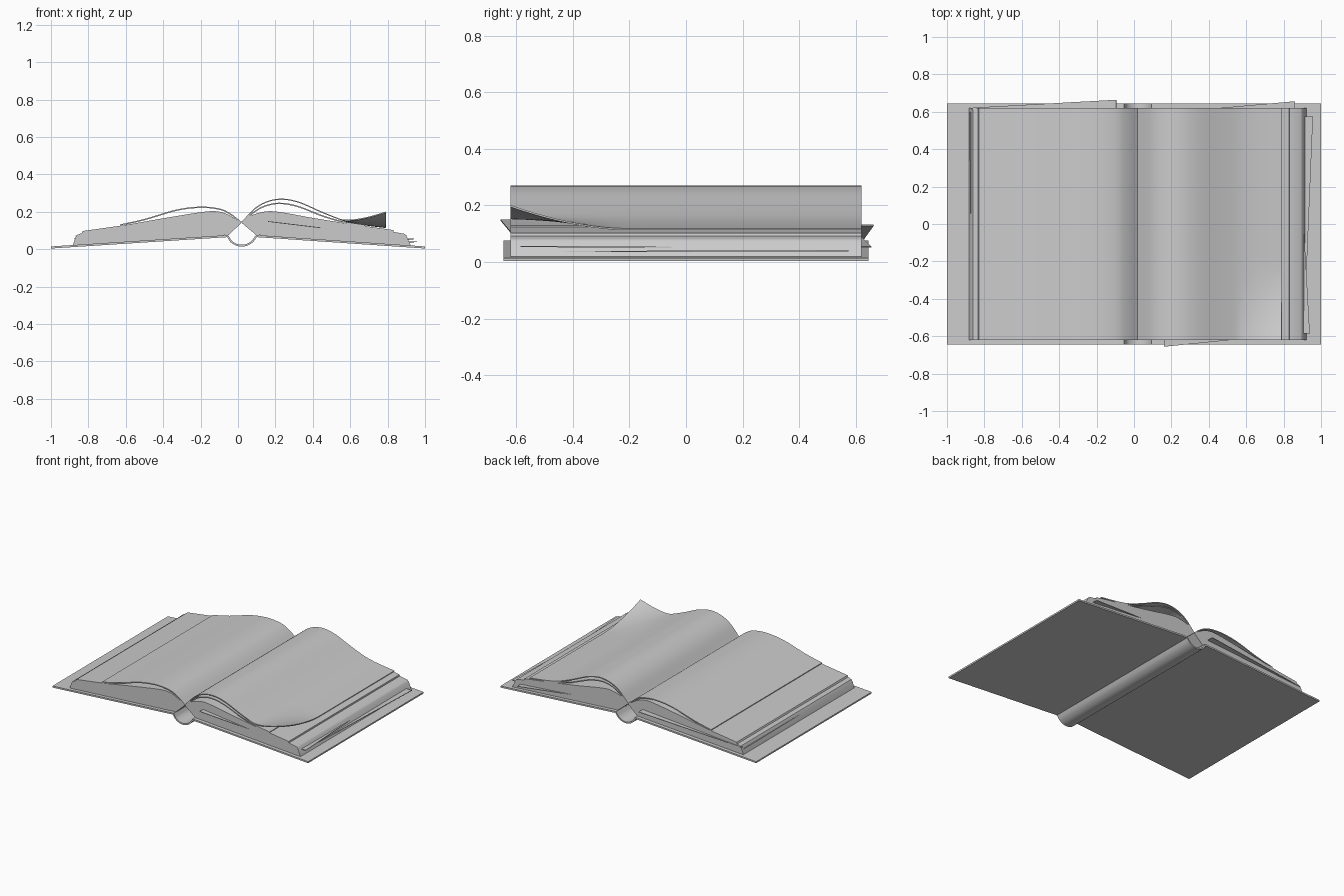
import bpy
import math
from mathutils import Vector

cube = bpy.data.objects.get("Cube")
if cube:
    bpy.data.objects.remove(cube, do_unlink=True)

GREY = (0.6, 0.6, 0.6, 1)
grey = bpy.data.materials.new("plain grey")
grey.use_nodes = True
grey.diffuse_color = GREY
grey.node_tree.nodes["Principled BSDF"].inputs["Base Color"].default_value = GREY

COVER_Y, PAGE_Y = 0.645, 0.62


def make(name, verts, faces, thickness=0, offset=0):
    mesh = bpy.data.meshes.new(name)
    mesh.from_pydata(verts, [], faces)
    mesh.materials.append(grey)
    obj = bpy.data.objects.new(name, mesh)
    bpy.context.collection.objects.link(obj)
    bpy.ops.object.select_all(action="DESELECT")
    obj.select_set(True)
    bpy.context.view_layer.objects.active = obj
    if thickness:
        mod = obj.modifiers.new("thickness", "SOLIDIFY")
        mod.thickness, mod.offset = thickness, offset
        bpy.ops.object.modifier_apply(modifier=mod.name)
    bpy.ops.object.mode_set(mode="EDIT")
    bpy.ops.mesh.select_all(action="SELECT")
    bpy.ops.mesh.normals_make_consistent(inside=False)
    bpy.ops.object.mode_set(mode="OBJECT")
    bpy.ops.object.shade_smooth_by_angle(angle=math.radians(30))
    return obj


def smooth(points, steps=5):
    """Catmull-Rom curve through a few profile points."""
    p = [Vector(q) for q in points]
    p = [2 * p[0] - p[1]] + p + [2 * p[-1] - p[-2]]
    out = []
    for a, b, c, d in zip(p, p[1:], p[2:], p[3:]):
        for i in range(steps):
            t = i / steps
            out.append(0.5 * (2 * b + (c - a) * t + (2 * a - 5 * b + 4 * c - d) * t ** 2
                              + (3 * b - a - 3 * c + d) * t ** 3))
    return out + [p[-2]]


def prism(name, profile, half):
    n = len(profile)
    verts = [(x, y, z) for y in (-half, half) for x, z in profile]
    faces = [tuple(range(n)), tuple(range(n, 2 * n))]
    faces += [(i, (i + 1) % n, n + (i + 1) % n, n + i) for i in range(n)]
    return make(name, verts, faces)


def sheet(name, profile, half, thickness, rows=1, lift=lambda x, y: 0):
    n = len(profile)
    ys = [-half + 2 * half * r / rows for r in range(rows + 1)]
    verts = [(x, y, z + lift(x, y)) for y in ys for x, z in profile]
    faces = [(r * n + i, r * n + i + 1, r * n + n + i + 1, r * n + n + i)
             for r in range(rows) for i in range(n - 1)]
    return make(name, verts, faces, thickness)


# Cover boards and rounded hollow spine
sheet("left_cover", [(-1, 0.009), (-0.052, 0.07)], COVER_Y, 0.011)
sheet("right_cover", [(0.096, 0.07), (1, 0.009)], COVER_Y, 0.011)
spine = smooth([(-0.055, 0.07), (-0.035, 0.04), (0.0, 0.021),
                (0.04, 0.021), (0.075, 0.04), (0.098, 0.07)])
sheet("spine", spine, COVER_Y, 0.01)

# Page blocks, with stepped outer edges
left_top = smooth([(0.018, 0.14), (-0.04, 0.178), (-0.1, 0.2), (-0.18, 0.2),
                   (-0.4, 0.165), (-0.6, 0.13), (-0.83, 0.097)])
prism("left_page_block", [tuple(p) for p in left_top] +
      [(-0.835, 0.086), (-0.86, 0.076), (-0.87, 0.06), (-0.884, 0.018), (-0.05, 0.076)], PAGE_Y)
right_top = smooth([(0.02, 0.14), (0.06, 0.175), (0.14, 0.2), (0.22, 0.199),
                    (0.4, 0.167), (0.6, 0.135), (0.79, 0.108)])
prism("right_page_block", [tuple(p) for p in right_top] +
      [(0.83, 0.102), (0.832, 0.092), (0.89, 0.082), (0.9, 0.074),
       (0.924, 0.018), (0.096, 0.076)], PAGE_Y)

# Loose arched pages
sheet("left_loose_page", smooth([(0.018, 0.142), (-0.04, 0.187), (-0.1, 0.214), (-0.2, 0.224),
                                 (-0.33, 0.208), (-0.5, 0.158), (-0.63, 0.129)]), PAGE_Y, 0.007)
sheet("right_lower_loose_page", smooth([(0.02, 0.142), (0.1, 0.208), (0.17, 0.238), (0.24, 0.244),
                                        (0.33, 0.225), (0.45, 0.178), (0.56, 0.146),
                                        (0.68, 0.126)]), PAGE_Y, 0.007)


def corner_curl(x, y):
    across = max(0, (x - 0.55) / 0.24)
    along = max(0, (-0.22 - y) / 0.4)
    return 0.082 * across ** 1.3 * along ** 1.7


sheet("right_curled_page", smooth([(0.02, 0.142), (0.09, 0.216), (0.16, 0.255), (0.24, 0.267),
                                   (0.33, 0.249), (0.45, 0.197), (0.55, 0.158), (0.62, 0.14),
                                   (0.7, 0.127), (0.79, 0.116)]), PAGE_Y, 0.006, 30, corner_curl)

# Slipped pages poking out of the blocks
slips = {
    "left_back_slip": [(-0.87, 0.61, 0.07), (-0.095, 0.61, 0.13), (-0.095, 0.664, 0.13),
                       (-0.86, 0.622, 0.072)],
    "right_back_slip": [(0.45, 0.61, 0.088), (0.86, 0.61, 0.053), (0.86, 0.656, 0.053),
                        (0.45, 0.62, 0.088)],
    "right_front_slip": [(0.16, -0.61, 0.148), (0.16, -0.656, 0.148), (0.52, -0.62, 0.105),
                         (0.52, -0.61, 0.105)],
    "right_upper_edge_slip": [(0.89, -0.585, 0.055), (0.94, -0.585, 0.055), (0.91, -0.05, 0.052),
                              (0.89, -0.05, 0.052)],
    "right_lower_edge_slip": [(0.89, 0.575, 0.04), (0.957, 0.575, 0.04), (0.915, -0.44, 0.037),
                              (0.89, -0.44, 0.037)],
    "left_edge_slip": [(-0.86, 0.6, 0.055), (-0.878, 0.6, 0.055), (-0.872, -0.03, 0.055),
                       (-0.86, -0.03, 0.055)],
}
for name, corners in slips.items():
    make(name, corners, [(0, 1, 2, 3)], 0.004)
